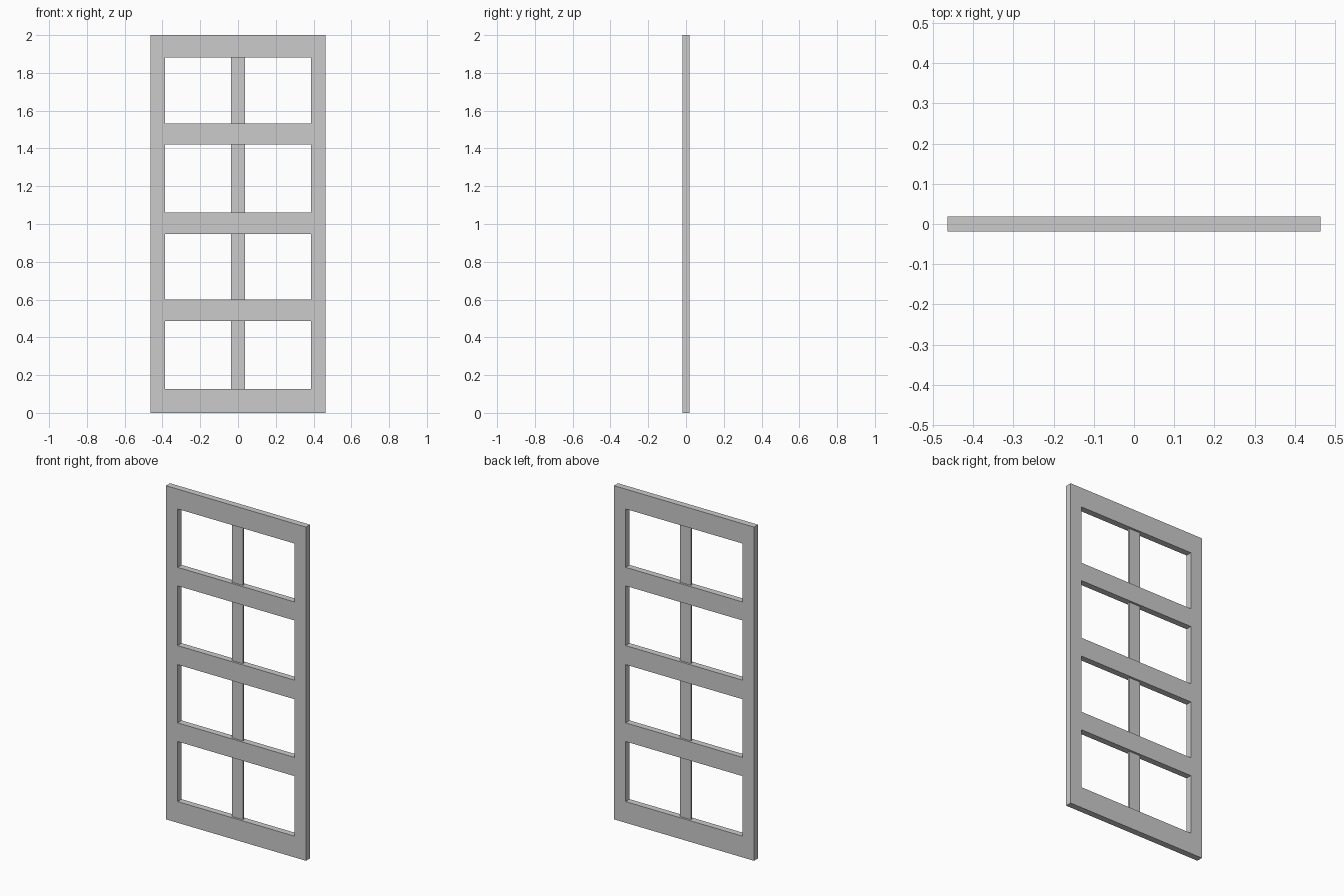
import bpy, bmesh

if "Cube" in bpy.data.objects:
    bpy.data.objects.remove(bpy.data.objects["Cube"])

HALF_W = 0.464    # outer half width
IN_W = 0.387      # half width of the opening
HALF_D = 0.019    # half thickness of the frame
MUL_W, MUL_D = 0.037, 0.006


def box(bm, x0, x1, y0, y1, z0, z1):
    verts = bmesh.ops.create_cube(bm, size=1)["verts"]
    for v in verts:
        v.co.x = x1 if v.co.x > 0 else x0
        v.co.y = y1 if v.co.y > 0 else y0
        v.co.z = z1 if v.co.z > 0 else z0


def finish(bm, name):
    me = bpy.data.meshes.new(name)
    bm.to_mesh(me)
    bm.free()
    ob = bpy.data.objects.new(name, me)
    bpy.context.collection.objects.link(ob)
    return ob


# Outer frame: one seamless rectangular ring
bm = bmesh.new()
outer = [(-HALF_W, 0), (HALF_W, 0), (HALF_W, 2), (-HALF_W, 2)]
inner = [(-IN_W, 0.127), (IN_W, 0.127), (IN_W, 1.881), (-IN_W, 1.881)]
rings = [[bm.verts.new((x, y, z)) for x, z in loop]
         for loop, y in ((outer, -HALF_D), (inner, -HALF_D),
                         (inner, HALF_D), (outer, HALF_D))]
for r in range(4):
    a, b = rings[r], rings[(r + 1) % 4]
    for i in range(4):
        j = (i + 1) % 4
        bm.faces.new((a[i], a[j], b[j], b[i]))
bmesh.ops.recalc_face_normals(bm, faces=bm.faces)
finish(bm, "outer_frame")

# Cross rails, flush with the frame
rails = [(0.487, 0.599), (0.948, 1.062), (1.420, 1.531)]
for n, (z0, z1) in enumerate(rails, 1):
    bm = bmesh.new()
    box(bm, -IN_W, IN_W, -HALF_D, HALF_D, z0, z1)
    finish(bm, f"cross_rail_{n}")

# Thin recessed centre bar, one piece per opening
levels = [0.127] + [z for r in rails for z in r] + [1.881]
for n in range(4):
    bm = bmesh.new()
    box(bm, -MUL_W, MUL_W, -MUL_D, MUL_D, levels[2 * n], levels[2 * n + 1])
    finish(bm, f"centre_bar_{n + 1}")
